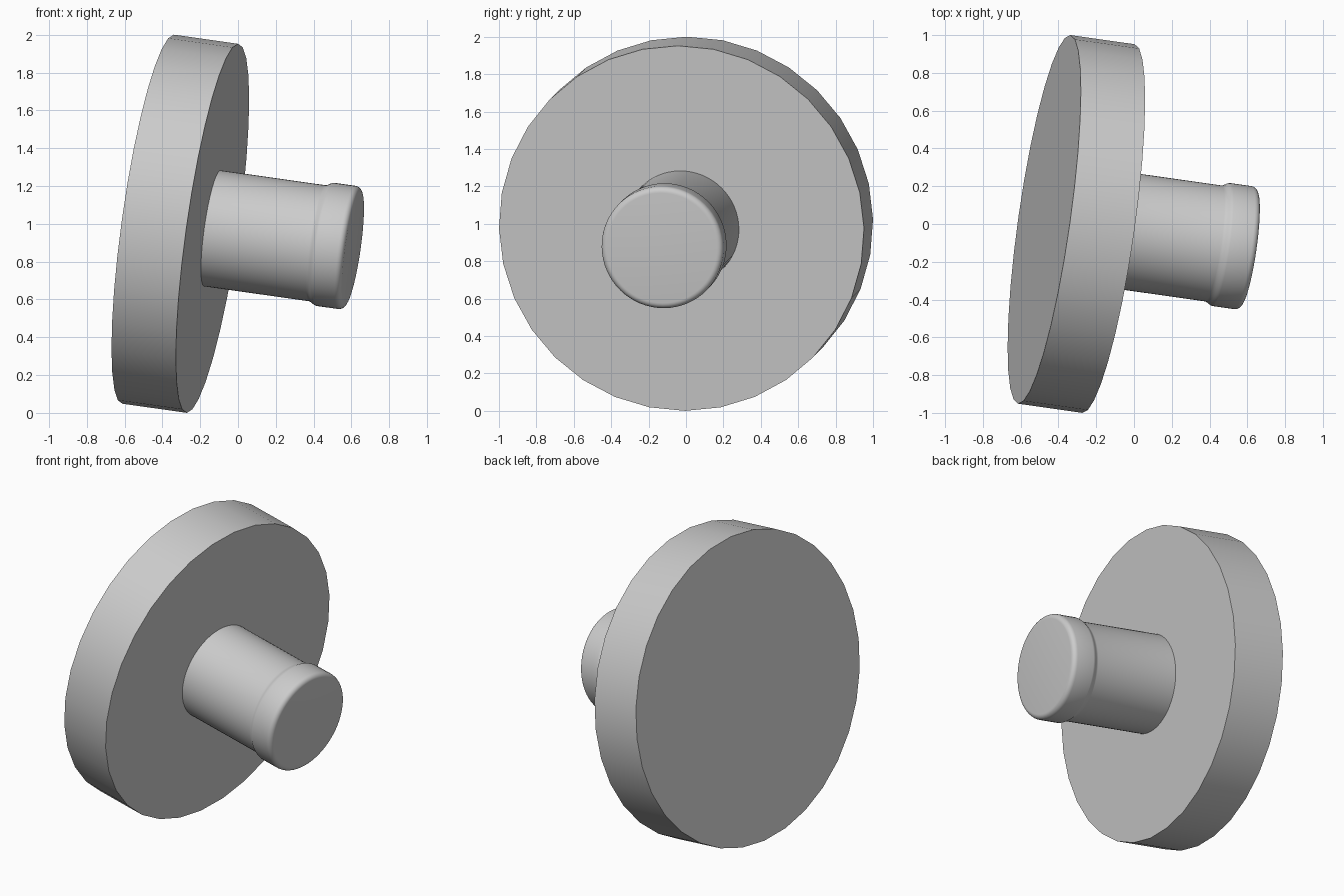
import bpy, bmesh, math
from mathutils import Vector

cube = bpy.data.objects.get("Cube")
if cube:
    bpy.data.objects.remove(cube, do_unlink=True)

grey = bpy.data.materials.new("plain grey")
grey.use_nodes = True
colour = (0.6, 0.6, 0.6, 1)
grey.diffuse_color = colour
grey.node_tree.nodes["Principled BSDF"].inputs["Base Color"].default_value = colour

# Tilted axis shared by both parts; origin is where the stem meets the disc
axis = Vector((1, -0.142, -0.142)).normalized()
up = (Vector((0, 0, 1)) - axis * axis.z).normalized()
side = axis.cross(up)
origin = Vector((-0.135, -0.024, 0.976))


def lathe(name, profile, sides, cap_start):
    """Revolve (distance along axis, radius) points and cap the ends."""
    bm = bmesh.new()
    rings = []
    for t, r in profile:
        ring = []
        for i in range(sides):
            a = 2 * math.pi * i / sides
            ring.append(bm.verts.new(origin + axis * t + (up * math.cos(a) + side * math.sin(a)) * r))
        rings.append(ring)
    for lower, upper in zip(rings, rings[1:]):
        for i in range(sides):
            j = (i + 1) % sides
            bm.faces.new((lower[i], lower[j], upper[j], upper[i]))
    if cap_start:
        bm.faces.new(rings[0][::-1])
    bm.faces.new(rings[-1])
    bmesh.ops.recalc_face_normals(bm, faces=bm.faces)
    mesh = bpy.data.meshes.new(name)
    bm.to_mesh(mesh)
    bm.free()
    mesh.materials.append(grey)
    obj = bpy.data.objects.new(name, mesh)
    bpy.context.collection.objects.link(obj)
    bpy.ops.object.select_all(action='DESELECT')
    obj.select_set(True)
    bpy.context.view_layer.objects.active = obj
    bpy.ops.object.shade_smooth_by_angle(angle=math.radians(35))
    return obj


# Wide flat disc
lathe("disc", [(-0.347, 0.9855), (0, 0.9855)], 32, True)

# Round stem with a slightly wider, rounded end band
stem_r, band_r, end, fillet = 0.31, 0.329, 0.757, 0.032
profile = [(0, stem_r), (0.565, stem_r)]
for k in range(1, 7):
    s = k / 6
    profile.append((0.565 + 0.045 * s, stem_r + (band_r - stem_r) * s * s * (3 - 2 * s)))
for k in range(7):
    a = math.pi / 2 * k / 6
    profile.append((end - fillet + fillet * math.sin(a), band_r - fillet + fillet * math.cos(a)))
lathe("stem_with_band", profile, 64, False)
